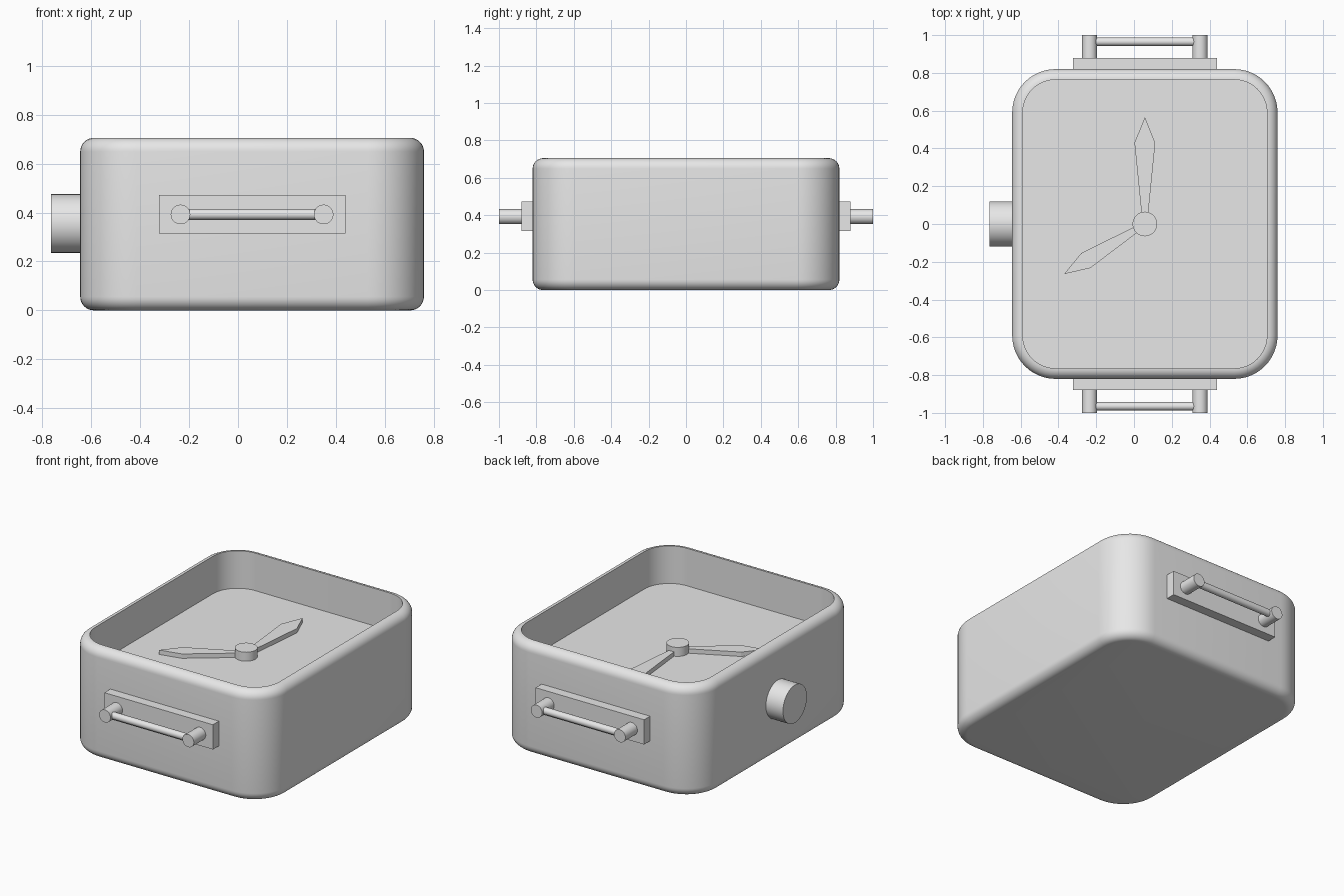
import bpy, bmesh, math
from mathutils import Vector

CX, TOP, FLOOR = 0.0575, 0.705, 0.467

if "Cube" in bpy.data.objects:
    bpy.data.objects.remove(bpy.data.objects["Cube"], do_unlink=True)

grey = bpy.data.materials.new("plain_grey")
grey.use_nodes = True
grey.diffuse_color = (0.8, 0.8, 0.8, 1)
grey.node_tree.nodes["Principled BSDF"].inputs["Base Color"].default_value = (0.8, 0.8, 0.8, 1)


def finish(bm, name, smooth=True):
    bmesh.ops.recalc_face_normals(bm, faces=bm.faces)
    mesh = bpy.data.meshes.new(name)
    bm.to_mesh(mesh)
    bm.free()
    mesh.materials.append(grey)
    obj = bpy.data.objects.new(name, mesh)
    bpy.context.collection.objects.link(obj)
    if smooth:
        bpy.ops.object.select_all(action="DESELECT")
        obj.select_set(True)
        bpy.context.view_layer.objects.active = obj
        bpy.ops.object.shade_smooth_by_angle(angle=math.radians(35))
    return obj


def cylinder(name, start, end, radius, sides=48):
    a, b = Vector(start), Vector(end)
    bm = bmesh.new()
    bmesh.ops.create_cone(bm, cap_ends=True, segments=sides, radius1=radius,
                          radius2=radius, depth=(b - a).length)
    turn = Vector((0, 0, 1)).rotation_difference(b - a).to_matrix()
    bmesh.ops.transform(bm, matrix=turn.to_4x4(), verts=bm.verts)
    bmesh.ops.translate(bm, vec=(a + b) / 2, verts=bm.verts)
    return finish(bm, name)


def box(name, low, high):
    a, b = Vector(low), Vector(high)
    bm = bmesh.new()
    bmesh.ops.create_cube(bm, size=1)
    bmesh.ops.scale(bm, vec=b - a, verts=bm.verts)
    bmesh.ops.translate(bm, vec=(a + b) / 2, verts=bm.verts)
    return finish(bm, name, False)


def rounded_ring(bm, inset, z, half_x=0.7025, half_y=0.82, radius=0.23, steps=12):
    # One rounded rectangle of the case outline
    r = radius - inset
    ring = []
    for corner, (sx, sy) in enumerate(((1, 1), (-1, 1), (-1, -1), (1, -1))):
        for i in range(steps + 1):
            t = math.pi / 2 * (corner + i / steps)
            ring.append(bm.verts.new((CX + sx * (half_x - radius) + r * math.cos(t),
                                      sy * (half_y - radius) + r * math.sin(t), z)))
    return ring


# Open case: rounded bottom edge, rounded rim, sunken dial floor
fillet, n = 0.056, 8
arc = [(fillet * (1 - math.sin(math.pi / 2 * i / n)),
        fillet * (1 - math.cos(math.pi / 2 * i / n))) for i in range(n + 1)]
profile = arc + [(inset, TOP - z) for inset, z in reversed(arc)] + [(fillet, FLOOR)]
bm = bmesh.new()
rings = [rounded_ring(bm, inset, z) for inset, z in profile]
for low, high in zip(rings, rings[1:]):
    for i in range(len(low)):
        j = (i + 1) % len(low)
        bm.faces.new((low[i], low[j], high[j], high[i]))
bm.faces.new(rings[0][::-1])
bm.faces.new(rings[-1])
finish(bm, "case")

# Side crown
cylinder("crown", (-0.765, 0, 0.355), (-0.63, 0, 0.355), 0.12, 64)

# Strap mounts at the front and back
for side, s in (("front", -1), ("back", 1)):
    box(side + "_strap_plate", (-0.322, min(s * 0.8, s * 0.88), 0.315),
        (0.44, max(s * 0.8, s * 0.88), 0.472))
    for label, x in (("right", -0.235), ("left", 0.35)):
        cylinder(f"{side}_{label}_strap_post", (x, s * 0.87, 0.392), (x, s, 0.392), 0.04)
    cylinder(side + "_strap_bar", (-0.235, s * 0.965, 0.392), (0.35, s * 0.965, 0.392), 0.022)


# Dial hub and hands
def hand(name, angle, length, widest, half_width, base=0.012):
    outline = ((0, -base), (widest, -half_width), (length, 0), (widest, half_width), (0, base))
    c, s = math.cos(angle), math.sin(angle)
    bm = bmesh.new()
    face = bm.faces.new([bm.verts.new((CX + u * c - v * s, u * s + v * c, FLOOR - 0.002))
                         for u, v in outline])
    grown = bmesh.ops.extrude_face_region(bm, geom=[face])["geom"]
    bmesh.ops.translate(bm, vec=(0, 0, 0.03),
                        verts=[g for g in grown if isinstance(g, bmesh.types.BMVert)])
    finish(bm, name, False)


cylinder("dial_hub", (CX, 0, FLOOR - 0.005), (CX, 0, 0.524), 0.065)
hand("minute_hand", math.pi / 2, 0.565, 0.43, 0.055)
hand("hour_hand", math.atan2(-0.265, -0.4275), 0.503, 0.368, 0.046)
